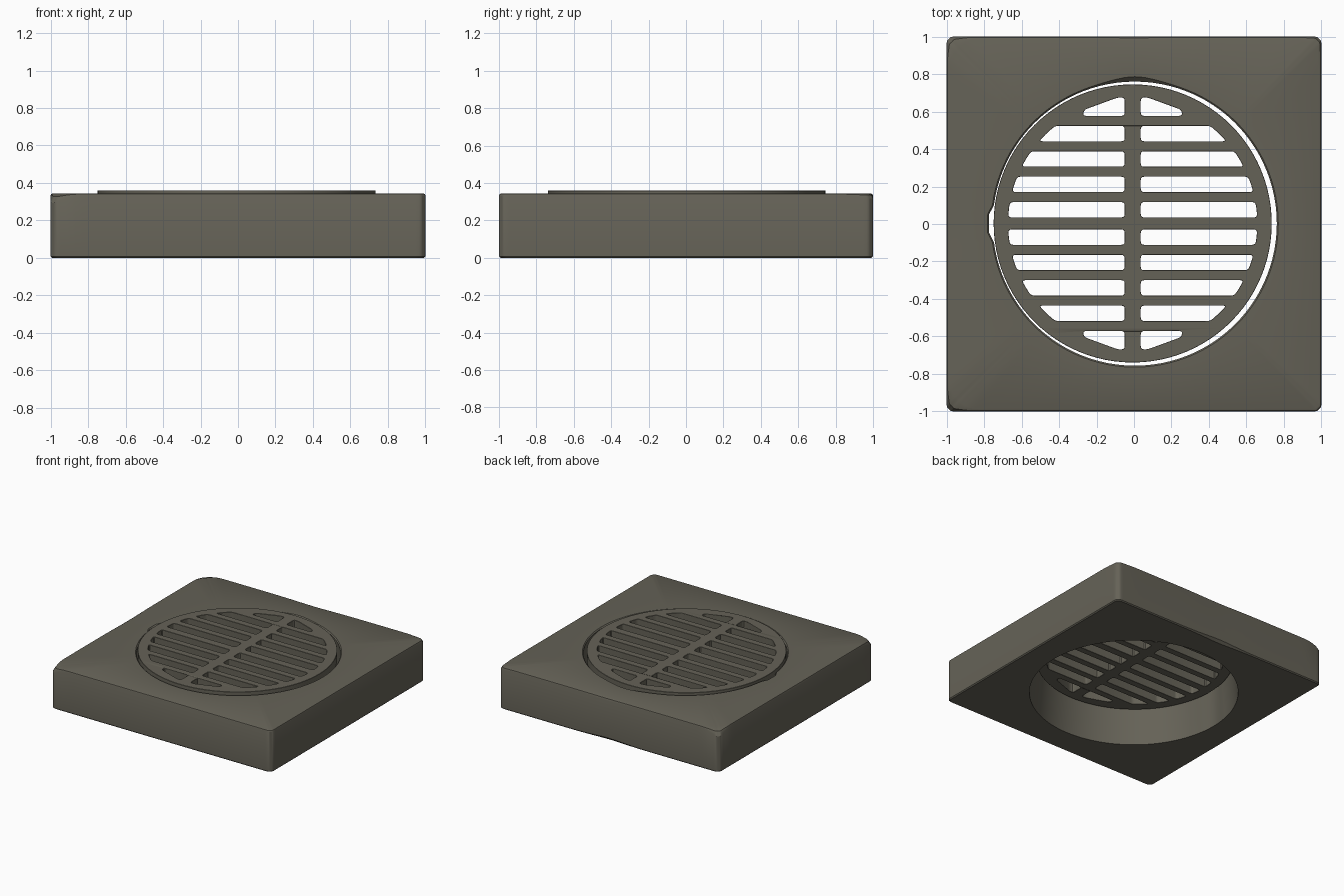
import bpy, bmesh, math

if "Cube" in bpy.data.objects:
    bpy.data.objects.remove(bpy.data.objects["Cube"])

stone = bpy.data.materials.new("dark olive grey")
stone.use_nodes = True
COLOUR = (0.13, 0.122, 0.095, 1)
stone.diffuse_color = COLOUR
stone.node_tree.nodes["Principled BSDF"].inputs["Base Color"].default_value = COLOUR


def shade(obj):
    bpy.ops.object.select_all(action="DESELECT")
    obj.select_set(True)
    bpy.context.view_layer.objects.active = obj
    bpy.ops.object.shade_smooth_by_angle(angle=math.radians(32))


# ---- Square slab with a flared round hole and worn edges ----
TOP = 0.345
STEPS = 24
angles = []
for side in range(4):
    for i in range(-STEPS, STEPS):
        angles.append(side * math.pi / 2 + math.atan(math.sin(math.pi * i / (2 * STEPS))))


def bump(a, degrees, width):
    d = (math.degrees(a) - degrees + 180) % 360 - 180
    return math.exp(-(d / width) ** 2)


def square(a, inset, z):
    c, s = abs(math.cos(a)), abs(math.sin(a))
    r = min(1 / max(c, s), 1.975 / (c + s)) * (1 - inset)
    return r * math.cos(a), r * math.sin(a), z


def hole(a, radius, z):
    return 0.004 + radius * math.cos(a), 0.002 + radius * math.sin(a), z


def section(a):
    chip = 0.012 + 0.04 * bump(a, 225, 2.5) + 0.04 * bump(a, 135, 2.5)
    chip += 0.015 * bump(a, 45, 3) + 0.01 * bump(a, 90, 12) + 0.008 * bump(a, 180, 12)
    low = 0.008 + 0.012 * bump(a, 90, 10)
    notch = 0.02 if abs(a - math.pi) < 0.08 else 0
    rim = 0.758 + notch
    dip = 0.008 + 0.018 * bump(a, 90, 10)
    return [hole(a, 0.785, 0), hole(a, rim, TOP - dip), hole(a, rim + dip, TOP),
            square(a, chip, TOP), square(a, chip * 0.3, TOP - chip * 0.35),
            square(a, 0, TOP - chip), square(a, 0, low), square(a, low, 0)]


bm = bmesh.new()
loops = [[bm.verts.new(p) for p in section(a)] for a in angles]
for k, loop in enumerate(loops):
    following = loops[(k + 1) % len(loops)]
    for j in range(len(loop)):
        n = (j + 1) % len(loop)
        bm.faces.new((loop[j], loop[n], following[n], following[j]))
bmesh.ops.recalc_face_normals(bm, faces=bm.faces)
mesh = bpy.data.meshes.new("slab")
bm.to_mesh(mesh)
bm.free()
slab = bpy.data.objects.new("slab", mesh)
bpy.context.collection.objects.link(slab)
mesh.materials.append(stone)
shade(slab)

# ---- Round slotted grate ----
curve = bpy.data.curves.new("grate_outline", "CURVE")
curve.dimensions = "2D"
curve.fill_mode = "BOTH"
curve.extrude = 0.0375


def outline(points):
    spline = curve.splines.new("POLY")
    spline.points.add(len(points) - 1)
    for point, (x, y) in zip(spline.points, points):
        point.co = (x, y, 0, 1)
    spline.use_cyclic_u = True


def rounded(points, size):
    result = []
    for i, (x, y) in enumerate(points):
        ends = []
        for qx, qy in (points[i - 1], points[(i + 1) % len(points)]):
            length = math.hypot(qx - x, qy - y)
            f = min(size / length, 0.45)
            ends.append((x + (qx - x) * f, y + (qy - y) * f))
        (ax, ay), (bx, by) = ends
        for t in (0, 0.33, 0.67, 1):
            u = 1 - t
            result.append((u * u * ax + 2 * u * t * x + t * t * bx,
                           u * u * ay + 2 * u * t * y + t * t * by))
    return result


outline([(0.742 * math.cos(i * math.tau / 96), 0.742 * math.sin(i * math.tau / 96))
         for i in range(96)])

BAR = 0.043
slots = []
for row in range(4):
    y0 = 0.032 + 0.1355 * row
    y1 = y0 + 0.082
    reach = [math.sqrt(0.665 ** 2 - y * y) for y in (y0, (y0 + y1) / 2, y1)]
    slots.append([(BAR, y0), (reach[0], y0), (reach[1], (y0 + y1) / 2),
                  (reach[2], y1), (BAR, y1)])
slots.append([(BAR, 0.574), (0.265, 0.574), (0.26, 0.606), (0.08, 0.672), (BAR, 0.672)])
for slot in slots:
    for sx in (-1, 1):
        for sy in (-1, 1):
            outline([(sx * x, sy * y) for x, y in rounded(slot, 0.018)])

source = bpy.data.objects.new("grate_outline", curve)
bpy.context.collection.objects.link(source)
bpy.context.view_layer.update()
depsgraph = bpy.context.evaluated_depsgraph_get()
grate_mesh = bpy.data.meshes.new_from_object(source.evaluated_get(depsgraph))
bpy.data.objects.remove(source)

# Weld the walls to the caps and tidy the flat faces
bm = bmesh.new()
bm.from_mesh(grate_mesh)
bmesh.ops.remove_doubles(bm, verts=bm.verts, dist=0.0005)
bmesh.ops.recalc_face_normals(bm, faces=bm.faces)
bm.to_mesh(grate_mesh)
bm.free()
grate_mesh.materials.clear()
grate_mesh.materials.append(stone)
grate = bpy.data.objects.new("grate", grate_mesh)
bpy.context.collection.objects.link(grate)
grate.location = (-0.007, 0.003, 0.3225)
shade(grate)
bevel = grate.modifiers.new("soft_edges", "BEVEL")
bevel.width = 0.004
bevel.segments = 1
bevel.limit_method = "ANGLE"
bevel.angle_limit = math.radians(60)
